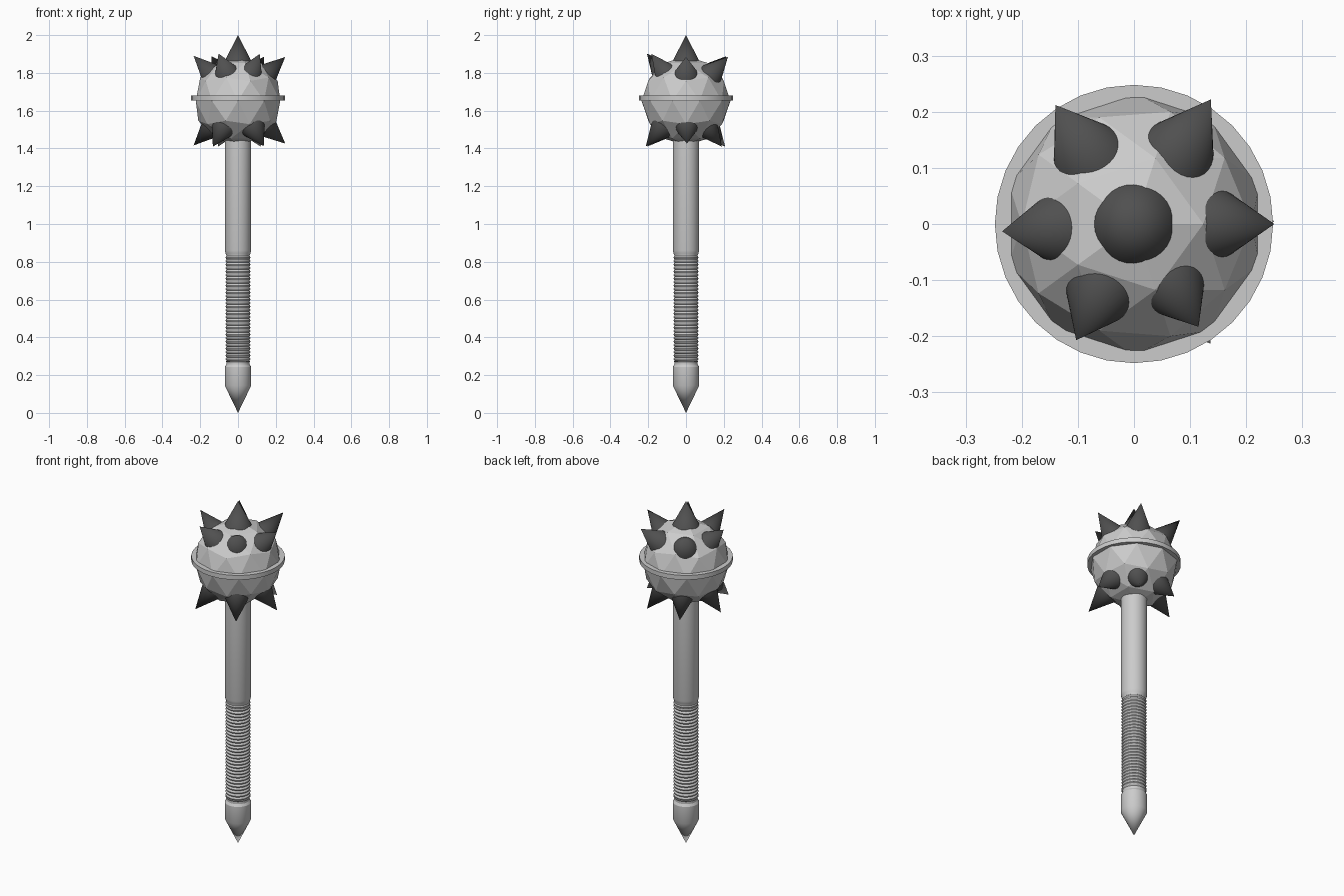
import bpy, bmesh, math
from mathutils import Vector

if "Cube" in bpy.data.objects:
    bpy.data.objects.remove(bpy.data.objects["Cube"])

CENTRE = Vector((0, 0, 1.652))
dark = bpy.data.materials.new("dark_metal")
dark.diffuse_color = (0.08, 0.08, 0.08, 1)
dark.use_nodes = True
dark.node_tree.nodes["Principled BSDF"].inputs["Base Color"].default_value = dark.diffuse_color


def add_object(name, bm):
    bmesh.ops.recalc_face_normals(bm, faces=bm.faces)
    me = bpy.data.meshes.new(name)
    bm.to_mesh(me)
    bm.free()
    ob = bpy.data.objects.new(name, me)
    bpy.context.collection.objects.link(ob)
    return ob


def smooth(ob, angle=30):
    bpy.ops.object.select_all(action='DESELECT')
    ob.select_set(True)
    bpy.context.view_layer.objects.active = ob
    bpy.ops.object.shade_smooth_by_angle(angle=math.radians(angle))


def lathe(name, profile, sides=32):
    bm = bmesh.new()
    verts = [bm.verts.new((r, 0, z)) for r, z in profile]
    edges = [bm.edges.new(p) for p in zip(verts, verts[1:])]
    bmesh.ops.spin(bm, geom=verts + edges, axis=(0, 0, 1), cent=(0, 0, 0),
                   angle=math.tau, steps=sides, use_duplicate=False)
    bmesh.ops.remove_doubles(bm, verts=bm.verts, dist=1e-5)
    ob = add_object(name, bm)
    smooth(ob)
    return ob


def spike(name, tip, radius, depth):
    # cone pointing away from the head centre, base buried in the head
    tip = Vector(tip)
    axis = (tip - CENTRE).normalized()
    bm = bmesh.new()
    bmesh.ops.create_cone(bm, cap_ends=True, segments=32, radius1=radius,
                          radius2=0, depth=depth)
    ob = add_object(name, bm)
    ob.location = tip - axis * depth / 2
    ob.rotation_mode = 'QUATERNION'
    ob.rotation_quaternion = axis.to_track_quat('Z', 'Y')
    ob.data.materials.append(dark)
    smooth(ob)


# Pointed pommel
lathe("pommel", [(0, 0), (0.07, 0.145), (0.07, 0.243), (0.062, 0.256),
                 (0.062, 0.27), (0.067, 0.276), (0, 0.276)])

# Shaft above the grip
lathe("shaft", [(0, 0.8), (0.062, 0.8), (0.062, 0.835), (0.066, 0.845),
                (0.07, 0.86), (0.07, 1.48), (0, 1.48)])

# Ribbed grip
ribs, z0, z1 = 30, 0.276, 0.832
pitch = (z1 - z0) / ribs
profile = [(0, z0)]
for i in range(ribs):
    for t, r in ((0, 0.059), (0.2, 0.064), (0.5, 0.066), (0.8, 0.064)):
        profile.append((r, z0 + (i + t) * pitch))
profile += [(0.059, z1), (0, z1)]
lathe("grip", profile)

# Faceted head
bm = bmesh.new()
bmesh.ops.create_icosphere(bm, subdivisions=2, radius=0.235)
add_object("head", bm).location = CENTRE

# Band around the head
lathe("head_band", [(0.2, 1.654), (0.248, 1.654), (0.248, 1.68),
                    (0.2, 1.68), (0.2, 1.654)])

# Spikes: one on top, an upper ring and a lower ring
spike("top_spike", (0, 0, 2.0), 0.077, 0.15)
upper = [(0.25, 0.0, 1.884), (0.137, 0.222, 1.885), (-0.14, 0.212, 1.888),
         (-0.235, -0.013, 1.89), (-0.103, -0.207, 1.902), (0.115, -0.183, 1.9)]
lower = [(0.25, 0.005, 1.426), (0.136, -0.213, 1.412), (-0.133, -0.205, 1.41),
         (-0.235, 0.013, 1.416), (-0.105, 0.207, 1.41), (0.12, 0.19, 1.41)]
for label, tips in (("upper_spike", upper), ("lower_spike", lower)):
    for tip in tips:
        spike(label, tip, 0.072, 0.155)
